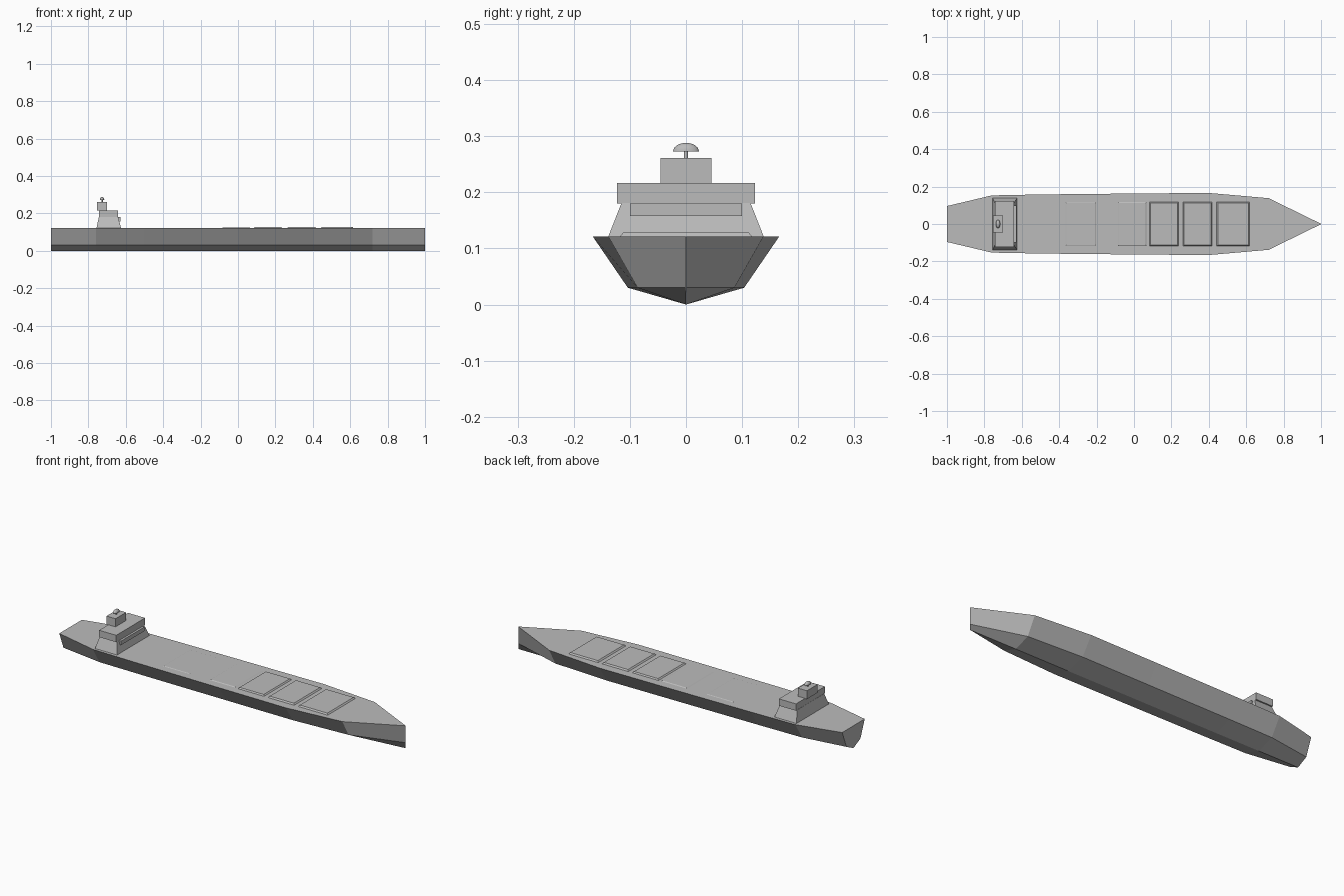
import bpy
import bmesh
from math import pi

cube = bpy.data.objects.get("Cube")
if cube:
    bpy.data.objects.remove(cube, do_unlink=True)

# Single hull paint
grey = bpy.data.materials.new("plain grey")
grey.use_nodes = True
colour = (0.5, 0.5, 0.5, 1)
grey.diffuse_color = colour
grey.node_tree.nodes["Principled BSDF"].inputs["Base Color"].default_value = colour


def add_part(name, bm):
    bmesh.ops.recalc_face_normals(bm, faces=bm.faces)
    mesh = bpy.data.meshes.new(name)
    bm.to_mesh(mesh)
    bm.free()
    obj = bpy.data.objects.new(name, mesh)
    bpy.context.collection.objects.link(obj)
    mesh.materials.append(grey)
    return obj


def loft(name, rings):
    """Skin a row of matching rings and cap both ends."""
    bm = bmesh.new()
    loops = [[bm.verts.new(p) for p in ring] for ring in rings]
    for a, b in zip(loops, loops[1:]):
        for i in range(len(a)):
            j = (i + 1) % len(a)
            bm.faces.new((a[i], a[j], b[j], b[i]))
    bm.faces.new(loops[0])
    bm.faces.new(loops[-1])
    return add_part(name, bm)


def block(name, bottom, top):
    """Tapered box; each end is (x_min, x_max, half_width, z)."""
    def ring(x0, x1, w, z):
        return [(x0, -w, z), (x1, -w, z), (x1, w, z), (x0, w, z)]
    return loft(name, [ring(*bottom), ring(*top)])


# Hull: deck edge, chine and keel lofted from stern to bow
DECK, CHINE = 0.121, 0.03
stations = [(-1, 0.096), (-0.76, 0.153), (-0.5, 0.158), (0, 0.163),
            (0.4, 0.166), (0.72, 0.138), (1, 0.001)]
loft("hull", [[(x, -w, DECK), (x, -w * 0.625, CHINE), (x, 0, 0),
               (x, w * 0.625, CHINE), (x, w, DECK)] for x, w in stations])

# Cargo hatch covers, lower toward the stern
hatches = [(-0.37, -0.2, 0.123), (-0.09, 0.07, 0.124), (0.08, 0.24, 0.127),
           (0.26, 0.42, 0.128), (0.44, 0.62, 0.128)]
for n, (x0, x1, z) in enumerate(hatches, 1):
    block(f"cargo_hatch_{n}", (x0, x1, 0.12, 0.119),
          (x0 + 0.008, x1 - 0.008, 0.112, z))

# Superstructure
block("deckhouse", (-0.757, -0.625, 0.139, 0.12), (-0.744, -0.641, 0.115, 0.181))
block("front_ledge", (-0.69, -0.629, 0.1, 0.158), (-0.69, -0.629, 0.1, 0.18))
block("bridge", (-0.743, -0.641, 0.123, 0.18), (-0.743, -0.641, 0.123, 0.217))
block("funnel_house", (-0.754, -0.7, 0.045, 0.216), (-0.754, -0.7, 0.045, 0.261))

# Radar mast
MAST_X = -0.727
bm = bmesh.new()
bmesh.ops.create_cone(bm, cap_ends=True, segments=12, radius1=0.004,
                      radius2=0.004, depth=0.016)
bmesh.ops.translate(bm, verts=bm.verts, vec=(MAST_X, 0, 0.268))
add_part("radar_mast", bm)

# Radar dome: upper half of a stretched sphere
bm = bmesh.new()
bmesh.ops.create_uvsphere(bm, u_segments=24, v_segments=12, radius=1)
cut = bmesh.ops.bisect_plane(bm, geom=bm.verts[:] + bm.edges[:] + bm.faces[:],
                             plane_co=(0, 0, 0), plane_no=(0, 0, -1),
                             clear_outer=True, dist=0.001)
bmesh.ops.holes_fill(bm, edges=[e for e in bm.edges if e.is_boundary])
bmesh.ops.scale(bm, verts=bm.verts, vec=(0.012, 0.023, 0.015))
bmesh.ops.translate(bm, verts=bm.verts, vec=(MAST_X, 0, 0.273))
dome = add_part("radar_dome", bm)
bpy.ops.object.select_all(action="DESELECT")
bpy.context.view_layer.objects.active = dome
dome.select_set(True)
bpy.ops.object.shade_smooth_by_angle(angle=pi / 5)
